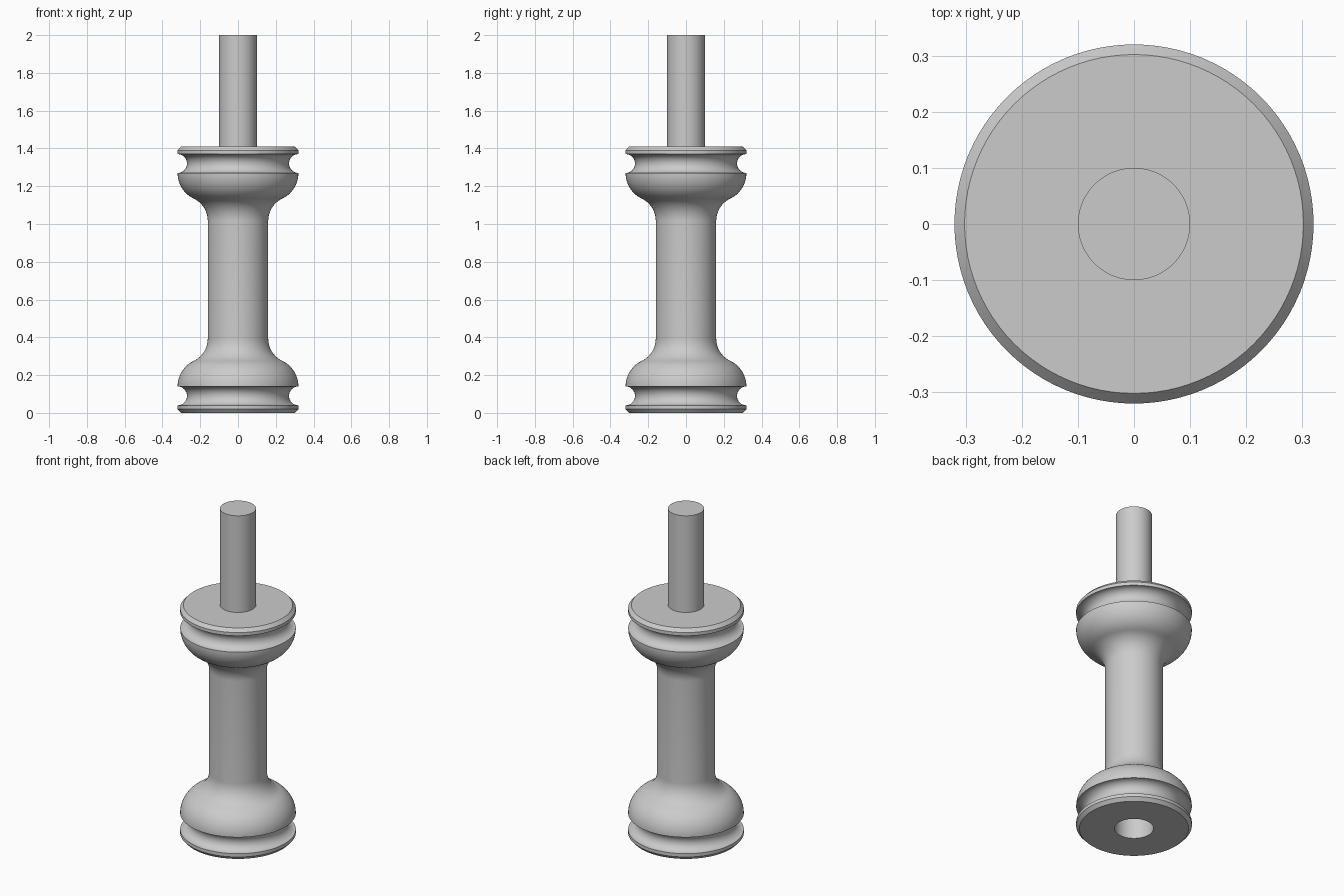
import bpy, bmesh, math

cube = bpy.data.objects.get("Cube")
if cube:
    bpy.data.objects.remove(cube)

SEGMENTS = 96
MID = 0.705          # mirror height of the turned body
RIM, SHAFT = 0.32, 0.16

grey = bpy.data.materials.new("plain grey")
grey.use_nodes = True
colour = (0.6, 0.6, 0.6, 1)
grey.diffuse_color = colour
grey.node_tree.nodes["Principled BSDF"].inputs["Base Color"].default_value = colour


def arc(cx, cz, radius, start, end, steps):
    """Points on an arc in the profile plane, angles in radians."""
    angles = [start + (end - start) * i / steps for i in range(steps + 1)]
    return [(cx + radius * math.cos(a), cz + radius * math.sin(a)) for a in angles]


def lathe(name, profile):
    """Turn an (r, z) profile around the z axis; r = 0 makes a pole."""
    bm = bmesh.new()
    verts = [bm.verts.new((r, 0, z)) for r, z in profile]
    edges = [bm.edges.new(pair) for pair in zip(verts, verts[1:])]
    bmesh.ops.spin(bm, geom=verts + edges, cent=(0, 0, 0), axis=(0, 0, 1),
                   angle=math.tau, steps=SEGMENTS, use_duplicate=False)
    bmesh.ops.remove_doubles(bm, verts=bm.verts, dist=1e-5)
    bmesh.ops.recalc_face_normals(bm, faces=bm.faces)
    mesh = bpy.data.meshes.new(name)
    bm.to_mesh(mesh)
    bm.free()
    obj = bpy.data.objects.new(name, mesh)
    bpy.context.collection.objects.link(obj)
    mesh.materials.append(grey)
    bpy.ops.object.select_all(action="DESELECT")
    obj.select_set(True)
    bpy.context.view_layer.objects.active = obj
    bpy.ops.object.shade_smooth_by_angle(angle=math.radians(30))
    return obj


# Upper half of the spool: chamfered lip, groove, round bowl, fillet into the shaft
bowl_r, fillet_r, bowl_z = 0.15, 0.13, 1.27
bowl_x, fillet_x = RIM - bowl_r, SHAFT + fillet_r
drop = math.sqrt((bowl_r + fillet_r) ** 2 - (fillet_x - bowl_x) ** 2)
tangent = math.atan2(-drop, fillet_x - bowl_x)
upper = [(0.302, 1.41), (RIM, 1.39)]
upper += arc(RIM, 1.32, 0.05, math.pi / 2, math.pi * 1.5, 16)
upper += arc(bowl_x, bowl_z, bowl_r, 0, tangent, 14)[1:]
upper += arc(fillet_x, bowl_z - drop, fillet_r, tangent + math.pi, math.pi, 12)[1:]
lower = [(r, 2 * MID - z) for r, z in reversed(upper)]

# Body with a socket bored into its underside
hole_r, hole_depth = 0.108, 0.6
socket = [(hole_r, 0), (hole_r, hole_depth), (0, hole_depth)]
lathe("turned_body", [(0, 1.41)] + upper + lower + socket)

# Pin standing on the top face
lathe("top_pin", [(0, 1.41), (0.1, 1.41), (0.1, 2), (0, 2)])
